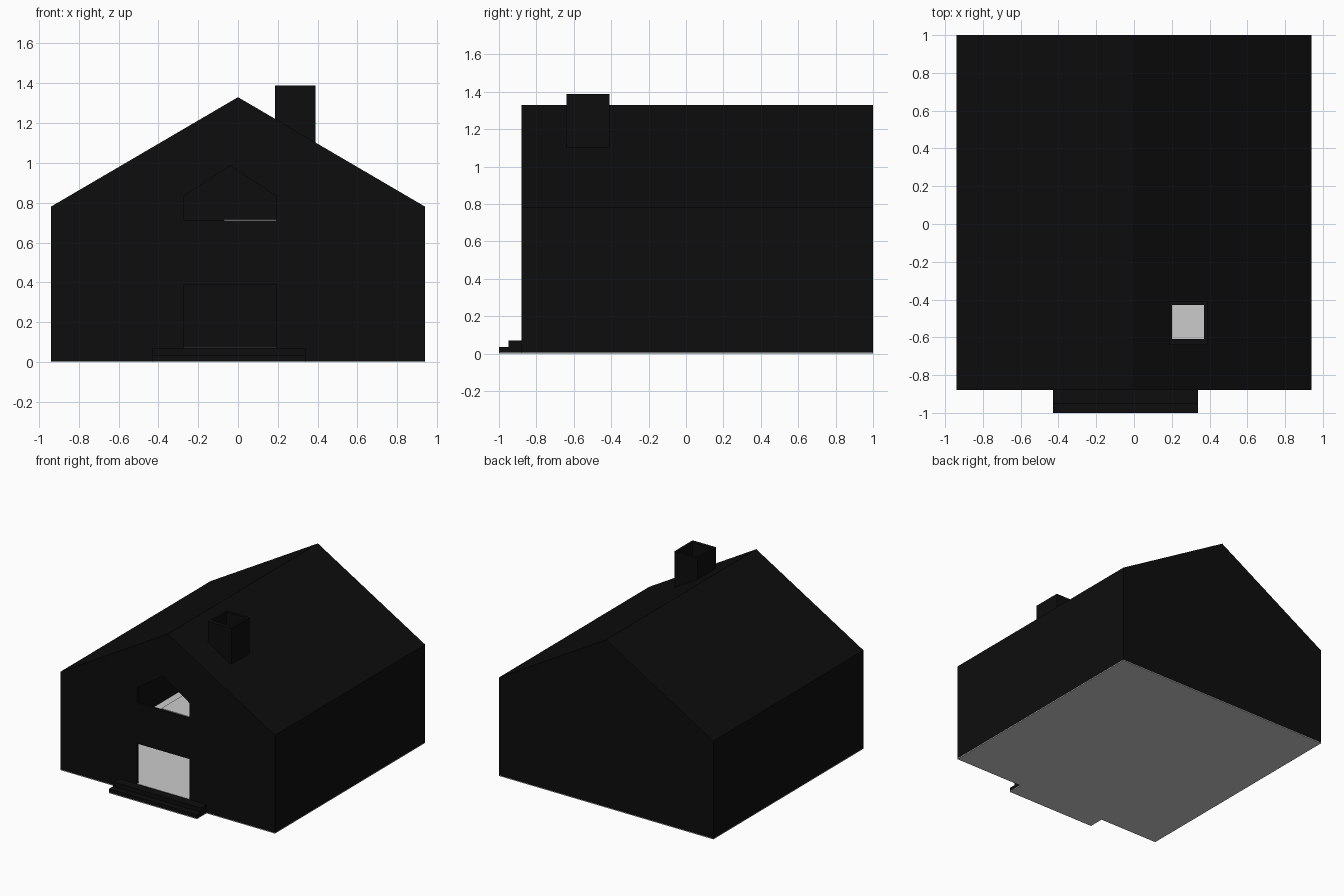
import bpy
import bmesh
from mathutils import Vector

if "Cube" in bpy.data.objects:
    bpy.data.objects.remove(bpy.data.objects["Cube"])

dark = bpy.data.materials.new("dark_siding")
dark.diffuse_color = (0.004, 0.004, 0.004, 1)
dark.use_nodes = True
dark.node_tree.nodes["Principled BSDF"].inputs["Base Color"].default_value = dark.diffuse_color


def prism(name, profile, y0, y1, mat=None):
    """Extrude an x-z profile from y0 to y1."""
    bm = bmesh.new()
    face = bm.faces.new([bm.verts.new((x, y0, z)) for x, z in profile])
    ext = bmesh.ops.extrude_face_region(bm, geom=[face])
    verts = [v for v in ext["geom"] if isinstance(v, bmesh.types.BMVert)]
    bmesh.ops.translate(bm, verts=verts, vec=Vector((0, y1 - y0, 0)))
    bmesh.ops.recalc_face_normals(bm, faces=bm.faces)
    me = bpy.data.meshes.new(name)
    bm.to_mesh(me)
    bm.free()
    ob = bpy.data.objects.new(name, me)
    bpy.context.collection.objects.link(ob)
    if mat:
        me.materials.append(mat)
    return ob


def box(name, x0, x1, y0, y1, z0, z1, mat=None):
    return prism(name, [(x0, z0), (x1, z0), (x1, z1), (x0, z1)], y0, y1, mat)


def cut(target, cutter):
    mod = target.modifiers.new(cutter.name, 'BOOLEAN')
    mod.operation = 'DIFFERENCE'
    mod.solver = 'EXACT'
    mod.object = cutter
    cutter.hide_render = True
    cutter.hide_set(True)


def gable(half, base, eave, ridge):
    return [(-half, base), (half, base), (half, eave), (0, ridge), (-half, eave)]


# House shell: gabled outer body with a hollow interior
house = prism("house_shell", gable(0.94, 0.006, 0.78, 1.33), -0.88, 1.0, dark)
cut(house, prism("interior_cutter", gable(0.92, -0.1, 0.769, 1.307), -0.86, 0.98, dark))

# Doorway and gabled attic window in the front wall
cut(house, box("door_cutter", -0.27, 0.19, -0.95, -0.80, 0.07, 0.39, dark))
window = [(-0.27, 0.71), (0.19, 0.71), (0.19, 0.835), (-0.04, 0.985), (-0.27, 0.835)]
cut(house, prism("window_cutter", window, -0.95, -0.80, dark))

# Open chimney, its foot following the roof slope
flue = box("flue_cutter", 0.20, 0.37, -0.61, -0.43, 0.95, 1.5, dark)
chimney = prism("chimney", [(0.185, 1.21), (0.39, 1.09), (0.39, 1.388), (0.185, 1.388)],
                -0.64, -0.41, dark)
cut(house, flue)
cut(chimney, flue)

# Two front steps
prof = [(-1.0, 0.035), (-0.95, 0.07)]
for i, (y, z) in enumerate(prof):
    box(f"front_step_{i + 1}", -0.43, 0.34, y, prof[i + 1][0] if i == 0 else -0.88,
        0.006, z, dark)

# Grey ground plates, room floor and loft floor
box("base_plate", -0.94, 0.94, -0.88, 1.0, 0.0, 0.006)
box("step_plate", -0.43, 0.34, -1.0, -0.88, 0.0, 0.006)
box("room_floor", -0.92, 0.92, -0.86, 0.98, 0.006, 0.07)
box("door_sill", -0.27, 0.19, -0.879, -0.86, 0.068, 0.072)
box("loft_floor", -0.07, 0.92, -0.86, 0.98, 0.70, 0.715)
